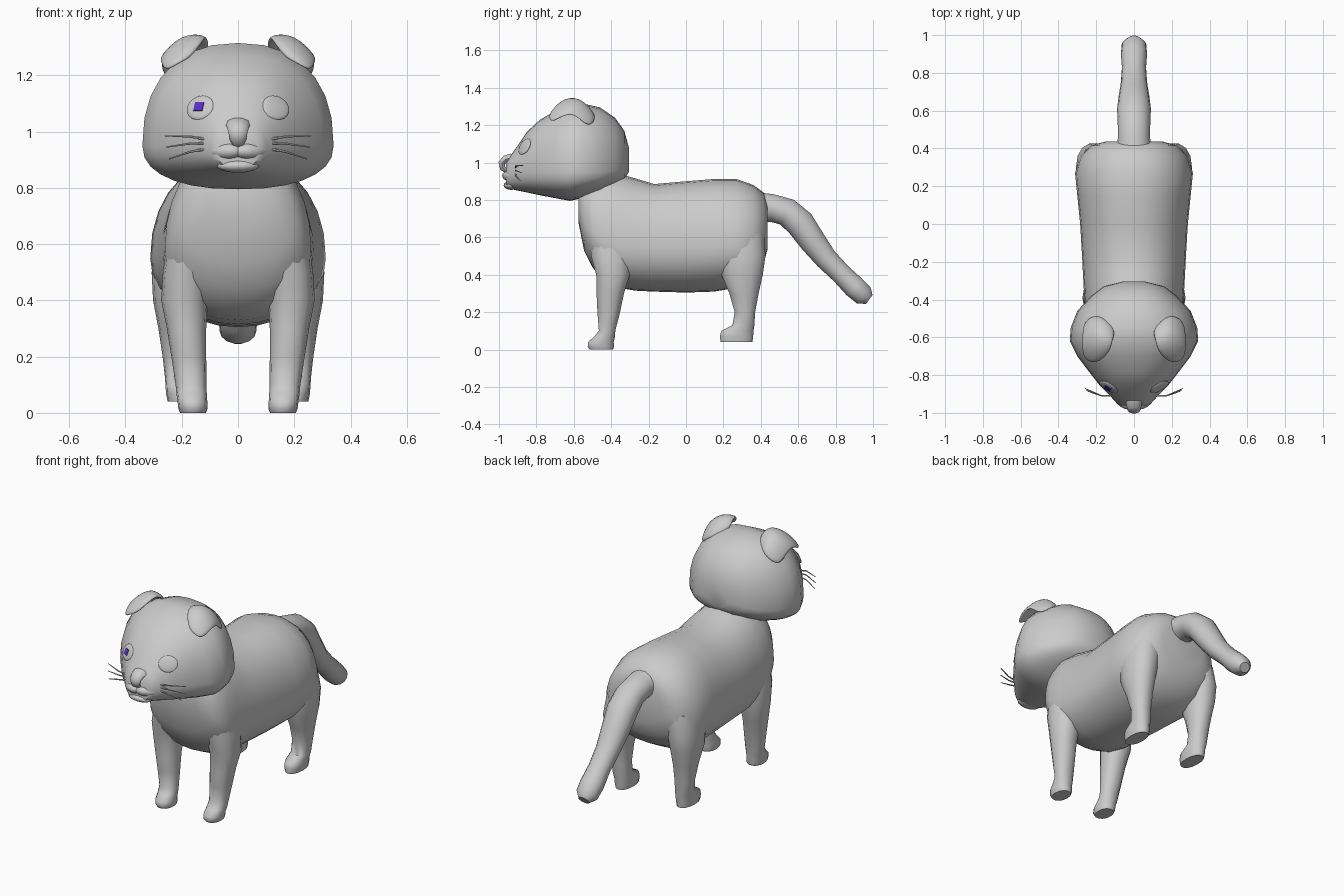
import bpy, bmesh, math
from mathutils import Vector, Matrix
from mathutils.bvhtree import BVHTree

if "Cube" in bpy.data.objects:
    bpy.data.objects.remove(bpy.data.objects["Cube"])


def finish(name, bm, mirror=False, angle=50):
    bmesh.ops.recalc_face_normals(bm, faces=bm.faces)
    me = bpy.data.meshes.new(name)
    bm.to_mesh(me)
    bm.free()
    ob = bpy.data.objects.new(name, me)
    bpy.context.collection.objects.link(ob)
    bpy.ops.object.select_all(action='DESELECT')
    bpy.context.view_layer.objects.active = ob
    ob.select_set(True)
    bpy.ops.object.shade_smooth_by_angle(angle=math.radians(angle))
    if mirror:
        ob.modifiers.new("mirror", 'MIRROR').use_mirror_merge = False
    return ob


def loft(name, rings, mirror=False):
    bm = bmesh.new()
    vr = [[bm.verts.new(p) for p in r] for r in rings]
    n = len(vr[0])
    for a, b in zip(vr, vr[1:]):
        for i in range(n):
            j = (i + 1) % n
            bm.faces.new((a[i], a[j], b[j], b[i]))
    bm.faces.new(vr[0])
    bm.faces.new(vr[-1])
    return finish(name, bm, mirror)


def unit_ring(n, p):
    # superellipse outline
    out = []
    for i in range(n):
        c, s = math.cos(2 * math.pi * i / n), math.sin(2 * math.pi * i / n)
        out.append((math.copysign(abs(c) ** (2 / p), c), math.copysign(abs(s) ** (2 / p), s)))
    return out


def y_loft(name, stations, p):
    # station: y, bottom z, widest z, top z, half width
    return loft(name, [[(u * hw, y, zc + v * ((zt - zc) if v > 0 else (zc - zb)))
                        for u, v in unit_ring(28, p)] for y, zb, zc, zt, hw in stations])


def z_loft(name, stations):
    # station: z, centre x, half x, centre y, half y
    return loft(name, [[(xc + u * hx, yc + v * hy, z) for u, v in unit_ring(14, 2.2)]
                       for z, xc, hx, yc, hy in stations], True)


def tube(name, pts, radii, mirror=False, n=6, wide=1.0):
    pts = [Vector(p) for p in pts]
    rings = []
    for i, c in enumerate(pts):
        t = (pts[min(i + 1, len(pts) - 1)] - pts[max(i - 1, 0)]).normalized()
        ref = Vector((1, 0, 0)) if abs(t.x) < 0.8 else Vector((0, 0, 1))
        a = (ref - t * ref.dot(t)).normalized()
        b = t.cross(a)
        rings.append([c + a * u * radii[i] * wide + b * v * radii[i] for u, v in unit_ring(n, 2)])
    return loft(name, rings, mirror)


def ball(name, matrix, mirror=False):
    bm = bmesh.new()
    bmesh.ops.create_uvsphere(bm, u_segments=16, v_segments=10, radius=1, matrix=matrix)
    return finish(name, bm, mirror)


# head
head = y_loft("head", [
    (-.305, .95, 1.0, 1.08, .06), (-.33, .91, .98, 1.17, .16), (-.38, .88, .96, 1.24, .225),
    (-.46, .84, .95, 1.295, .30), (-.55, .81, .95, 1.315, .335), (-.62, .795, .95, 1.315, .34),
    (-.70, .81, .95, 1.275, .30), (-.78, .825, .95, 1.23, .24), (-.85, .84, .95, 1.165, .185),
    (-.90, .85, .95, 1.09, .135), (-.94, .86, .94, 1.035, .10), (-.962, .87, .93, 1.0, .075)], 2.3)
tree = BVHTree.FromPolygons([v.co for v in head.data.vertices],
                            [list(f.vertices) for f in head.data.polygons])


def on_face(x, z):
    hit, normal, _, _ = tree.ray_cast(Vector((x, -2, z)), Vector((0, 1, 0)))
    return hit, normal


# torso
y_loft("body", [
    (-.575, .68, .75, .85, .12), (-.545, .53, .68, .90, .20), (-.50, .44, .62, .92, .24),
    (-.44, .37, .58, .95, .26), (-.36, .33, .55, .94, .265), (-.27, .315, .55, .915, .27),
    (-.17, .31, .55, .885, .275), (0, .305, .55, .90, .285), (.15, .31, .55, .912, .30),
    (.27, .33, .55, .912, .312), (.36, .38, .56, .88, .285), (.415, .46, .60, .84, .23),
    (.437, .54, .64, .78, .15)], 2.15)

# legs
z_loft("front_leg", [
    (.62, .15, .10, -.40, .12), (.50, .182, .085, -.40, .11), (.40, .19, .083, -.39, .092),
    (.30, .183, .07, -.405, .075), (.20, .175, .062, -.413, .062), (.10, .167, .055, -.422, .045),
    (.07, .165, .054, -.435, .057), (.04, .162, .053, -.455, .07), (.015, .16, .052, -.455, .072),
    (0, .16, .046, -.453, .064)])
z_loft("hind_leg", [
    (.62, .19, .10, .29, .13), (.50, .215, .092, .30, .128), (.40, .22, .082, .30, .113),
    (.30, .217, .066, .31, .08), (.20, .212, .056, .315, .056), (.13, .208, .052, .307, .06),
    (.10, .206, .052, .275, .088), (.07, .205, .051, .27, .091), (.04, .205, .045, .27, .087)])

# tail
tube("tail", [(0, y, z) for y, z in (
    (.36, .76), (.46, .757), (.54, .735), (.61, .675), (.68, .575), (.75, .485),
    (.83, .405), (.90, .335), (.95, .29), (.98, .268))],
    (.085, .076, .077, .08, .072, .062, .057, .062, .058, .03), n=14, wide=1.12)

# folded ears: base row, ridge, fold, tip
rows = [[(.09, -.56, 1.29), (.19, -.46, 1.25), (.27, -.52, 1.17)],
        [(.11, -.61, 1.34), (.19, -.55, 1.355), (.275, -.59, 1.26)],
        [(.12, -.67, 1.325), (.2, -.65, 1.335), (.28, -.66, 1.25)],
        [(.17, -.72, 1.26), (.215, -.74, 1.24), (.26, -.72, 1.21)]]
bm = bmesh.new()
g = [[bm.verts.new(p) for p in r] for r in rows]
for a, b in zip(g, g[1:]):
    for i in range(2):
        bm.faces.new((a[i], a[i + 1], b[i + 1], b[i]))
ear = finish("ear", bm, True, 80)
thick = ear.modifiers.new("thickness", 'SOLIDIFY')
thick.thickness, thick.offset = .025, 0
ear.modifiers.new("smooth", 'SUBSURF').levels = 2
ear.modifiers["smooth"].render_levels = 2

# eyes, with one coloured pupil patch
for side, label in ((-1, "right"), (1, "left")):
    hit, nor = on_face(side * .135, 1.085)
    frame = Matrix.Translation(hit) @ nor.to_track_quat('Z', 'Y').to_matrix().to_4x4()
    ball(label + "_eye", frame @ Matrix.Diagonal((.054, .047, .010, 1)))
    if side < 0:
        bm = bmesh.new()
        bmesh.ops.create_cube(bm, size=1, matrix=frame @ Matrix.Translation((0, 0, .010))
                              @ Matrix.Diagonal((.036, .034, .004, 1)))
        pupil = finish("pupil_patch", bm)
        mat = bpy.data.materials.new("violet")
        mat.diffuse_color = (.1, .03, .58, 1)
        mat.use_nodes = True
        mat.node_tree.nodes["Principled BSDF"].inputs["Base Color"].default_value = mat.diffuse_color
        pupil.data.materials.append(mat)

# nose and muzzle
tube("nose", [(0, -.93, 1.025), (0, -.965, 1.018), (0, -.985, .998), (0, -.98, .97), (0, -.955, .95)],
     (.025, .022, .019, .016, .010), n=10, wide=1.8)
ball("muzzle", Matrix.Translation((.045, -.925, .93)) @ Matrix.Rotation(math.radians(35), 4, 'Z')
     @ Matrix.Diagonal((.072, .05, .034, 1)), True)
ball("chin", Matrix.Translation((0, -.935, .878)) @ Matrix.Diagonal((.075, .04, .024, 1)))

# whiskers
for i, (z0, z1, x1) in enumerate(((.968, .985, .26), (.958, .945, .255), (.942, .903, .245))):
    tube(f"whisker_{i + 1}", [(.09, -.91, z0), (.17, -.91, (z0 + z1) / 2 + .006), (x1, -.87 - .008 * i, z1)],
         (.005, .004, .002), True)
